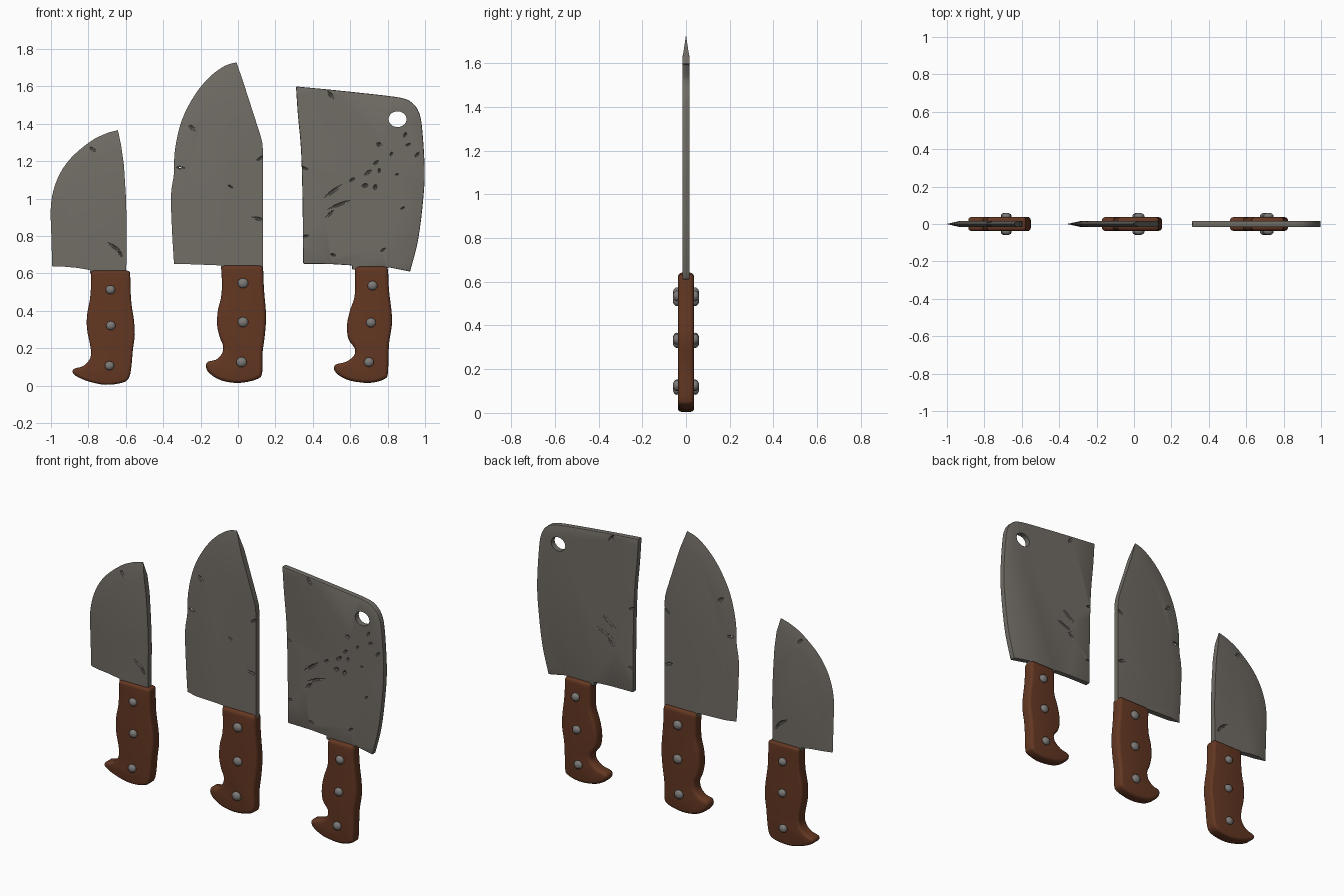
import bpy, bmesh, math
from mathutils import Vector, Matrix

if "Cube" in bpy.data.objects:
    bpy.data.objects.remove(bpy.data.objects["Cube"])

T = 0.017   # half thickness of blades
H = 0.037   # half thickness of handles

def material(name, col):
    m = bpy.data.materials.new(name)
    m.diffuse_color = (*col, 1)
    m.use_nodes = True
    m.node_tree.nodes["Principled BSDF"].inputs["Base Color"].default_value = m.diffuse_color
    return m

STEEL = material("blade steel", (0.165, 0.150, 0.130))
WOOD = material("handle wood", (0.125, 0.038, 0.016))
RIVET = material("rivet metal", (0.20, 0.195, 0.185))

def spline(pts, n=4):
    """Catmull-Rom curve through an open list of points."""
    p = [Vector(q) for q in pts]
    p = [2 * p[0] - p[1]] + p + [2 * p[-1] - p[-2]]
    out = []
    for a, b, c, d in zip(p, p[1:], p[2:], p[3:]):
        for i in range(n):
            t = i / n
            out.append(0.5 * (2 * b + (c - a) * t + (2 * a - 5 * b + 4 * c - d) * t * t
                              + (3 * b - a - 3 * c + d) * t ** 3))
    return out + [p[-2]]

def finish(bm, name, mat, angle=35):
    bmesh.ops.recalc_face_normals(bm, faces=bm.faces)
    me = bpy.data.meshes.new(name)
    bm.to_mesh(me)
    bm.free()
    ob = bpy.data.objects.new(name, me)
    bpy.context.collection.objects.link(ob)
    if mat:
        me.materials.append(mat)
    return ob

def select(ob):
    bpy.ops.object.select_all(action='DESELECT')
    ob.select_set(True)
    bpy.context.view_layer.objects.active = ob

def smooth(ob, deg=35):
    select(ob)
    bpy.ops.object.shade_smooth_by_angle(angle=math.radians(deg))

def plate(name, outline, half, mat, bevel, seg):
    """Extruded outline with rounded rims."""
    bm = bmesh.new()
    f = bm.faces.new([bm.verts.new((p[0], -half, p[1])) for p in outline])
    r = bmesh.ops.extrude_face_region(bm, geom=[f])
    bmesh.ops.translate(bm, vec=(0, 2 * half, 0),
                        verts=[v for v in r['geom'] if isinstance(v, bmesh.types.BMVert)])
    ob = finish(bm, name, mat)
    m = ob.modifiers.new("rim", 'BEVEL')
    m.width, m.segments, m.limit_method, m.angle_limit = bevel, seg, 'ANGLE', math.radians(50)
    select(ob)
    bpy.ops.object.modifier_apply(modifier=m.name)
    return ob

def ground_blade(name, edge, inner, back):
    """Knife blade: flat cheeks, and a bevel running out to a sharp edge at y = 0."""
    e, i = spline(edge), spline(inner)
    bm = bmesh.new()
    ev = [bm.verts.new((p[0], 0, p[1])) for p in e]
    rings = [[bm.verts.new((p[0], y, p[1])) for p in i + [Vector(b) for b in back]]
             for y in (-T, T)]
    n = len(i)
    for r in rings:
        bm.faces.new(r)
        for k in range(n - 1):
            bm.faces.new((ev[k], ev[k + 1], r[k + 1], r[k]))
    a, b = rings
    for k in range(n - 1, len(a)):
        j = (k + 1) % len(a)
        bm.faces.new((a[k], a[j], b[j], b[k]))
    bm.faces.new((ev[-1], a[n - 1], b[n - 1]))
    bm.faces.new((ev[0], a[0], b[0]))
    return finish(bm, name, STEEL)

def carve(ob, scratches, hole=None):
    """Cut scratches (x, z, length, angle, width, surface y, sides) and an optional hole."""
    bm = bmesh.new()
    for x, z, ln, ang, w, y, sides in scratches:
        for s in sides:
            r = bmesh.ops.create_uvsphere(bm, u_segments=4, v_segments=4, radius=1)
            bmesh.ops.transform(bm, verts=r['verts'], matrix=Matrix.Translation((x, s * y, z))
                                @ Matrix.Rotation(-math.radians(ang), 4, 'Y')
                                @ Matrix.Diagonal((ln / 2, 0.011, w / 2, 1)))
    if hole:
        r = bmesh.ops.create_cone(bm, cap_ends=True, segments=28, radius1=1, radius2=1, depth=0.2)
        bmesh.ops.transform(bm, verts=r['verts'], matrix=Matrix.Translation((hole[0], 0, hole[1]))
                            @ Matrix.Diagonal((hole[2], 1, hole[3], 1))
                            @ Matrix.Rotation(math.pi / 2, 4, 'X'))
    cut = finish(bm, "scratch_cutter", STEEL)
    cut.hide_render = True
    m = ob.modifiers.new("scratches", 'BOOLEAN')
    m.object, m.operation, m.solver, m.use_self = cut, 'DIFFERENCE', 'EXACT', True
    select(ob)
    bpy.ops.object.modifier_apply(modifier=m.name)
    bpy.data.objects.remove(cut)
    smooth(ob, 25)

def handle(prefix, outline, rivets, r):
    ob = plate(prefix + "_handle", spline(outline, 3), H, WOOD, 0.02, 4)
    smooth(ob, 40)
    bm = bmesh.new()
    for x, z in rivets:
        for s in (-1, 1):
            g = bmesh.ops.create_uvsphere(bm, u_segments=14, v_segments=8, radius=1)
            bmesh.ops.transform(bm, verts=g['verts'], matrix=Matrix.Translation((x, s * 0.042, z))
                                @ Matrix.Diagonal((r, 0.018, r * 0.93, 1)))
    smooth(finish(bm, prefix + "_rivets", RIVET), 60)

BOTH, FRONT = (-1, 1), (-1,)

# small knife
b = ground_blade("small_knife_blade",
    [(-.993, .637), (-.998, .80), (-1.0, .97), (-.968, 1.10), (-.90, 1.21), (-.79, 1.305), (-.706, 1.348), (-.642, 1.366)],
    [(-.925, .636), (-.928, .80), (-.925, .95), (-.893, 1.06), (-.835, 1.15), (-.75, 1.232), (-.685, 1.27), (-.625, 1.285)],
    [(-.61, 1.18), (-.60, 1.02), (-.595, .86), (-.598, .60), (-.79, .60), (-.79, .618), (-.86, .63)])
carve(b, [(-.78, 1.267, .07, -40, .018, .011, BOTH), (-.66, .74, .10, -35, .016, T, BOTH),
          (-.632, .71, .05, -60, .014, T, BOTH)])
handle("small_knife",
    [(-.786, .615), (-.786, .54), (-.792, .46), (-.807, .38), (-.807, .30), (-.791, .22), (-.786, .165),
     (-.802, .128), (-.834, .102), (-.875, .091), (-.884, .07), (-.856, .046), (-.79, .02), (-.71, .005),
     (-.63, .013), (-.588, .034), (-.572, .086), (-.562, .193), (-.552, .273), (-.557, .353), (-.572, .46), (-.577, .615)],
    [(-.682, .513), (-.68, .321), (-.687, .107)], .026)

# large knife
b = ground_blade("large_knife_blade",
    [(-.342, .652), (-.353, .834), (-.358, 1.02), (-.343, 1.13), (-.337, 1.262), (-.30, 1.42), (-.23, 1.556),
     (-.15, 1.652), (-.07, 1.71), (-.008, 1.729)],
    [(-.272, .650), (-.278, .834), (-.28, 1.02), (-.272, 1.13), (-.262, 1.25), (-.225, 1.39), (-.165, 1.50),
     (-.10, 1.576), (-.035, 1.62), (.03, 1.618)],
    [(.118, 1.345), (.130, 1.30), (.134, 1.25), (.134, .62), (-.09, .62), (-.09, .643)])
carve(b, [(-.245, 1.378, .08, -42, .02, .014, BOTH), (-.31, 1.166, .085, -5, .016, .009, BOTH),
          (.12, 1.217, .05, 35, .014, T, BOTH), (.107, .893, .075, -15, .018, T, BOTH),
          (-.04, 1.065, .03, -30, .01, T, FRONT)])
handle("large_knife",
    [(-.09, .642), (-.086, .54), (-.091, .47), (-.107, .406), (-.112, .326), (-.097, .257), (-.08, .214),
     (-.086, .171), (-.118, .139), (-.16, .128), (-.172, .102), (-.15, .064), (-.086, .027), (.01, .015),
     (.107, .037), (.13, .075), (.13, .166), (.144, .273), (.15, .38), (.139, .513), (.134, .642)],
    [(.027, .548), (.027, .34), (.019, .126)], .029)

# cleaver
left = spline([(.31, 1.60), (.32, 1.45), (.337, 1.262), (.345, .995), (.348, .652)], 3)
right = spline([(.92, .61), (.963, .78), (.99, .995), (.998, 1.155), (.985, 1.369), (.968, 1.46), (.93, 1.513),
                (.866, 1.54), (.68, 1.563), (.49, 1.583)], 4)
b = plate("cleaver_blade", left + [Vector(p) for p in
          [(.50, .65), (.61, .643), (.61, .62), (.80, .62), (.80, .634)]] + right, T, STEEL, 0.005, 2)
pits = [(.754, 1.289, .04, -15, .022), (.738, 1.193, .035, 40, .015), (.695, 1.14, .045, 35, .018),
        (.679, 1.07, .035, 10, .022), (.733, 1.062, .03, 70, .02), (.61, 1.102, .035, 30, .014),
        (.893, 1.342, .03, 60, .014), (.957, 1.235, .035, 50, .014), (.909, 1.289, .03, 20, .012),
        (.775, .727, .035, 35, .012), (.508, .70, .03, -20, .014), (.82, 1.24, .025, 60, .012),
        (.755, 1.15, .025, 80, .014), (.85, 1.13, .02, 10, .01), (.88, .95, .025, 30, .01)]
carve(b, [(.495, 1.555, .065, -55, .018, T, BOTH), (.352, 1.165, .05, -20, .014, T, BOTH),
          (.508, 1.04, .13, 37, .018, T, BOTH), (.54, .968, .14, 22, .016, T, BOTH),
          (.49, .918, .07, 40, .016, T, BOTH), (.36, .80, .04, 10, .012, T, BOTH)]
      + [(*p, T, FRONT) for p in pits], hole=(.853, 1.425, .048, .042))
handle("cleaver",
    [(.626, .636), (.626, .54), (.622, .47), (.60, .406), (.583, .326), (.59, .25), (.624, .20),
     (.62, .16), (.578, .128), (.525, .114), (.513, .09), (.535, .059), (.60, .027), (.706, .015),
     (.786, .037), (.802, .075), (.807, .22), (.823, .326), (.82, .406), (.807, .513), (.802, .636)],
    [(.719, .535), (.711, .337), (.70, .126)], .027)
